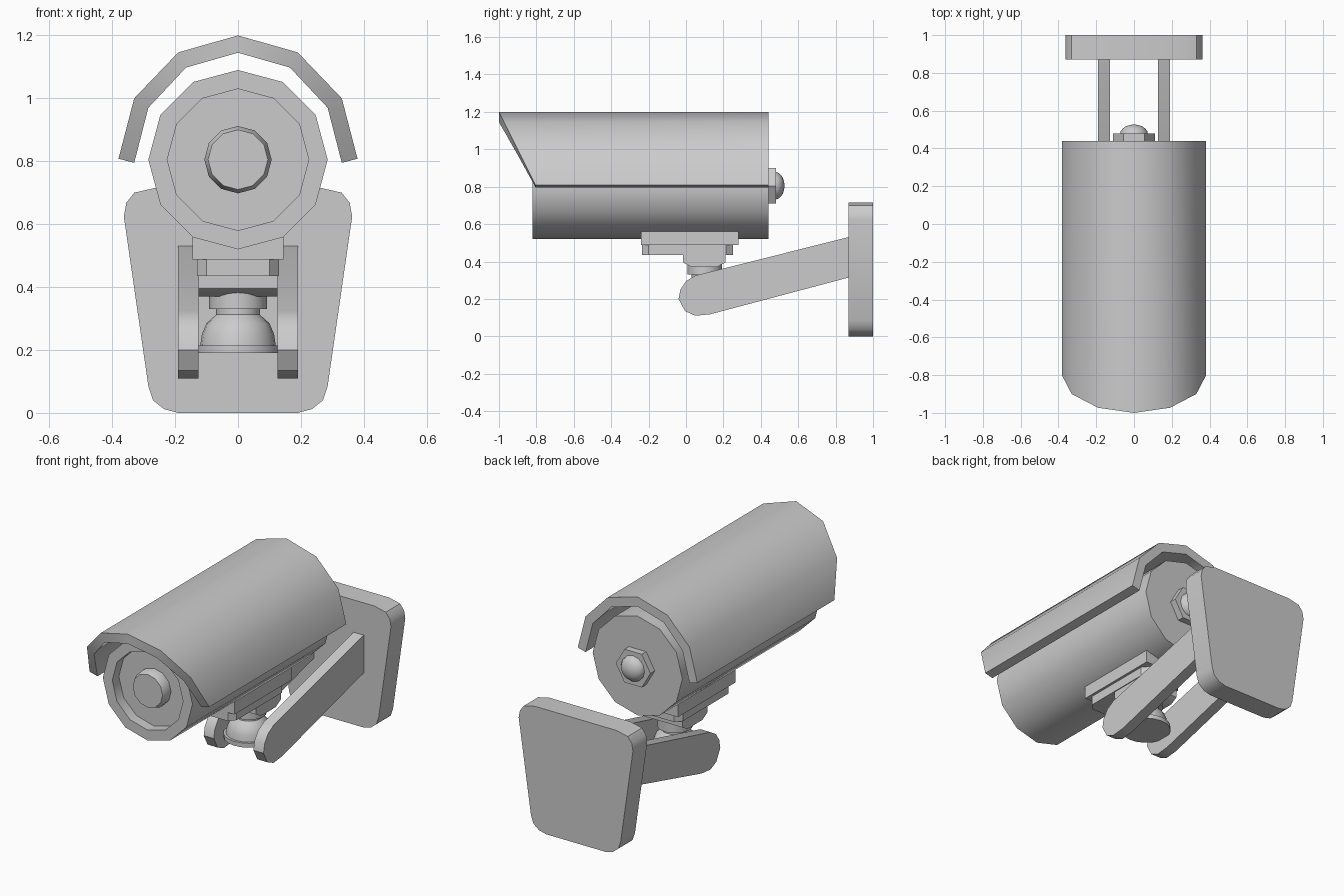
import bpy, bmesh, math

if "Cube" in bpy.data.objects:
    bpy.data.objects.remove(bpy.data.objects["Cube"])


def finish(name, bm, angle=35):
    bmesh.ops.remove_doubles(bm, verts=bm.verts, dist=1e-5)
    bmesh.ops.recalc_face_normals(bm, faces=bm.faces)
    me = bpy.data.meshes.new(name)
    bm.to_mesh(me)
    bm.free()
    ob = bpy.data.objects.new(name, me)
    bpy.context.collection.objects.link(ob)
    bpy.ops.object.select_all(action='DESELECT')
    bpy.context.view_layer.objects.active = ob
    ob.select_set(True)
    bpy.ops.object.shade_smooth_by_angle(angle=math.radians(angle))
    return ob


def lathe(name, profile, n, axis, centre):
    """Revolve (radius, height) points about the y or z axis; centre is the z or y offset."""
    bm = bmesh.new()
    rings = []
    for r, h in profile:
        ring = []
        for i in range(n):
            a = 2 * math.pi * i / n
            c, s = r * math.cos(a), r * math.sin(a)
            ring.append(bm.verts.new((c, h, centre + s) if axis == 'y' else (c, centre + s, h)))
        rings.append(ring)
    for a, b in zip(rings, rings[1:]):
        for i in range(n):
            j = (i + 1) % n
            bm.faces.new((a[i], a[j], b[j], b[i]))
    for ring, (r, h) in ((rings[0], profile[0]), (rings[-1], profile[-1])):
        if r > 0.001:
            bm.faces.new(ring)
    return finish(name, bm)


def prism(name, pts, lo, hi, axis):
    """Extrude a 2D outline along x (yz), y (xz) or z (xy)."""
    put = {'x': lambda p, t: (t, p[0], p[1]),
           'y': lambda p, t: (p[0], t, p[1]),
           'z': lambda p, t: (p[0], p[1], t)}[axis]
    bm = bmesh.new()
    a = [bm.verts.new(put(p, lo)) for p in pts]
    b = [bm.verts.new(put(p, hi)) for p in pts]
    bm.faces.new(a)
    bm.faces.new(b)
    for i in range(len(pts)):
        j = (i + 1) % len(pts)
        bm.faces.new((a[i], a[j], b[j], b[i]))
    return finish(name, bm)


def mirrored(half):
    return half + [(-x, z) for x, z in reversed(half) if abs(x) > 1e-6]


ZC = 0.805   # camera axis height
YC = 0.10    # swivel position

# Camera body with recessed front, lens, rear nut and knob
lathe("camera_body", [(0, -0.76), (0.225, -0.76), (0.225, -0.82), (0.285, -0.82),
                      (0.285, 0.44), (0, 0.44)], 12, 'y', ZC)
lathe("lens", [(0.107, -0.755), (0.107, -0.79), (0.095, -0.82), (0, -0.82)], 12, 'y', ZC)
lathe("rear_nut", [(0.11, 0.43), (0.11, 0.48), (0, 0.48)], 6, 'y', ZC)
dome = [(0.074 * math.cos(t * math.pi / 10), 0.475 + 0.052 * math.sin(t * math.pi / 10))
        for t in range(5)]
lathe("rear_knob", dome + [(0, 0.527)], 12, 'y', ZC)

# Sun hood: arched shell with a slanted front edge
outer = [(0.38, 0.808), (0.33, 1.0), (0.19, 1.146), (0, 1.2)]
inner = [(0.33, 0.795), (0.285, 0.97), (0.165, 1.098), (0, 1.145)]
outer += [(-x, z) for x, z in outer[-2::-1]]
inner += [(-x, z) for x, z in inner[-2::-1]]
bm = bmesh.new()
sections = []
for (ox, oz), (ix, iz) in zip(outer, inner):
    front = -1 + 0.5 * (1.2 - oz)
    sections.append([bm.verts.new(p) for p in ((ox, front, oz), (ox, 0.44, oz),
                                               (ix, 0.44, iz), (ix, front, iz))])
for a, b in zip(sections, sections[1:]):
    for i in range(4):
        j = (i + 1) % 4
        bm.faces.new((a[i], a[j], b[j], b[i]))
bm.faces.new(sections[0])
bm.faces.new(sections[-1])
finish("sun_hood", bm)

# Mounting plates under the body
prism("upper_mount_plate", [(-0.145, -0.24), (0.145, -0.24), (0.145, 0.28), (-0.145, 0.28)],
      0.487, 0.56, 'z')
prism("lower_mount_plate", mirrored([(0.10, -0.235), (0.13, -0.20), (0.13, 0.215), (0.10, 0.25)]),
      0.435, 0.487, 'z')

# Swivel: cradle, collar and ball
prism("swivel_cradle", [(-0.015, 0.435), (-0.015, 0.395), (0.03, 0.37), (0.165, 0.37),
                        (0.21, 0.395), (0.21, 0.435)], -0.125, 0.125, 'x')
lathe("swivel_collar", [(0.092, 0.44), (0.092, 0.33), (0.07, 0.33), (0.07, 0.30)], 20, 'z', YC)
lathe("swivel_ball", [(0, 0.19), (0.134, 0.19), (0.134, 0.215), (0.12, 0.215), (0.115, 0.25),
                      (0.10, 0.285), (0.07, 0.312), (0, 0.312)], 20, 'z', YC)

# Pair of support arms
arm = [(0.88, 0.533), (0.05, 0.325), (0.0, 0.295), (-0.03, 0.25), (-0.04, 0.20),
       (-0.005, 0.135), (0.05, 0.11), (0.13, 0.118), (0.88, 0.317)]
for side, s in (("left", -1), ("right", 1)):
    prism(side + "_support_arm", arm, s * 0.126, s * 0.19, 'x')

# Tapered wall plate with rounded corners
prism("wall_plate", mirrored([(0.19, 0.0), (0.235, 0.012), (0.27, 0.04), (0.285, 0.085),
                              (0.363, 0.625), (0.355, 0.668), (0.33, 0.70), (0.26, 0.716)]),
      0.87, 1.0, 'y')
